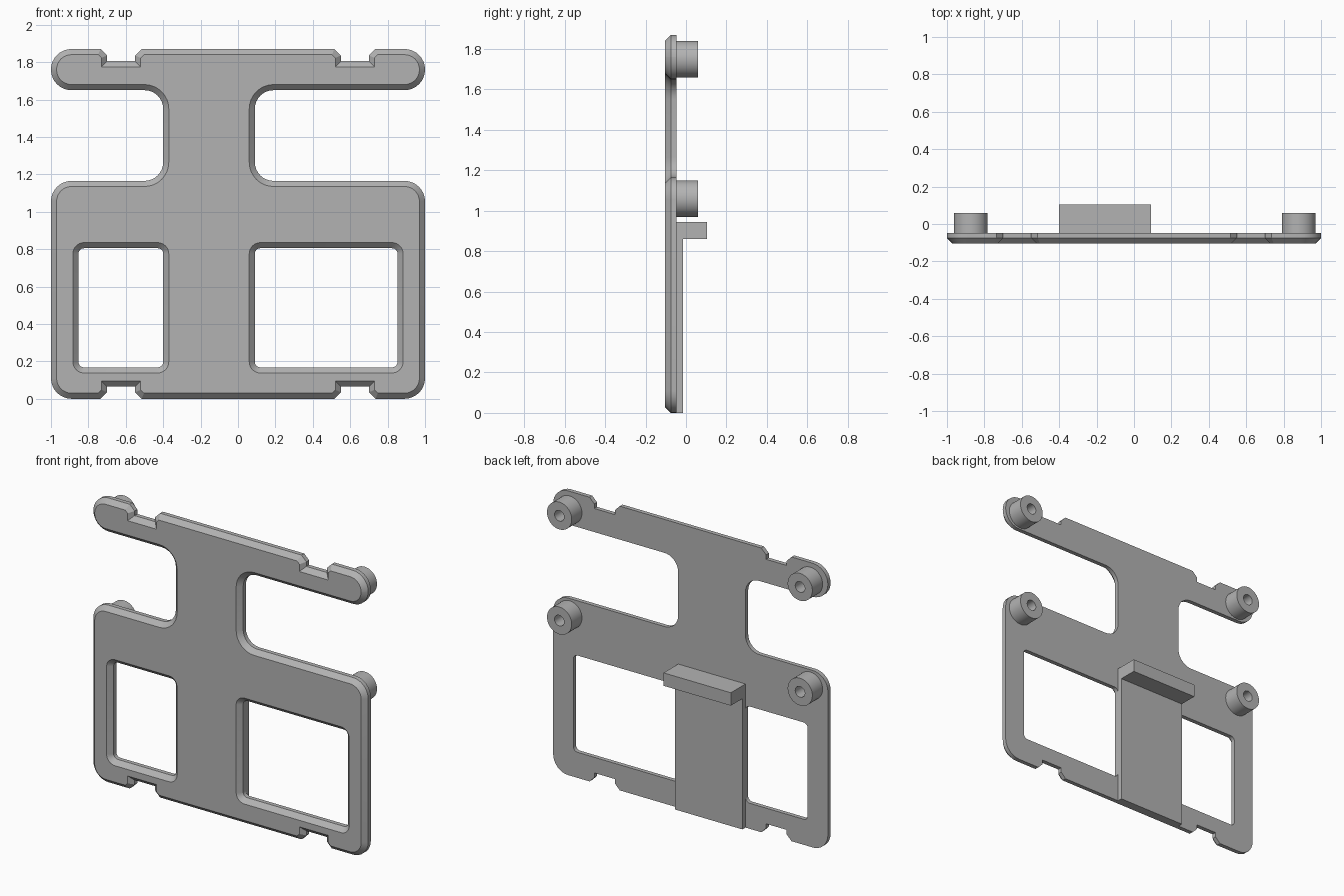
import bpy, bmesh, math
from mathutils import Vector, Matrix

if "Cube" in bpy.data.objects:
    bpy.data.objects.remove(bpy.data.objects["Cube"])

grey = bpy.data.materials.new("plain grey")
grey.use_nodes = True
grey.diffuse_color = (0.45, 0.45, 0.45, 1)
grey.node_tree.nodes["Principled BSDF"].inputs["Base Color"].default_value = (0.45, 0.45, 0.45, 1)

FRONT, STEP, BACK = -0.105, -0.075, -0.047
CHAMFER = 0.03


def rounded(points, inset=0.0, steps=8):
    """Counter-clockwise outline with rounded corners, moved inwards by inset."""
    out = []
    for i, (x, z, r) in enumerate(points):
        p = Vector((x, z))
        before = p - Vector(points[i - 1][:2])
        after = Vector(points[(i + 1) % len(points)][:2]) - p
        n1 = Vector((-before.y, before.x)).normalized()
        n2 = Vector((-after.y, after.x)).normalized()
        miter = (n1 + n2) / (1 + n1.dot(n2))
        turn = math.atan2(n1.x * n2.y - n1.y * n2.x, n1.dot(n2))
        sign = math.copysign(1, turn)
        p = p + miter * inset
        if r == 0:
            out.append(p)
            continue
        r = r - sign * inset
        centre = p + miter * r * sign
        for k in range(steps + 1):
            n = Matrix.Rotation(turn * k / steps, 2) @ n1
            out.append(centre - n * r * sign)
    return out


def ring(bm, outline, y):
    return [bm.verts.new((p.x, y, p.y)) for p in outline]


def bridge(bm, a, b):
    for i in range(len(a)):
        j = (i + 1) % len(a)
        bm.faces.new((a[i], a[j], b[j], b[i]))


def fill(bm, loops):
    edges = []
    for loop in loops:
        for i in range(len(loop)):
            pair = (loop[i - 1], loop[i])
            edges.append(bm.edges.get(pair) or bm.edges.new(pair))
    bmesh.ops.triangle_fill(bm, edges=edges, use_beauty=True)


def finish(bm, name):
    bmesh.ops.recalc_face_normals(bm, faces=bm.faces[:])
    mesh = bpy.data.meshes.new(name)
    bm.to_mesh(mesh)
    bm.free()
    mesh.materials.append(grey)
    obj = bpy.data.objects.new(name, mesh)
    bpy.context.collection.objects.link(obj)
    bpy.ops.object.select_all(action="DESELECT")
    obj.select_set(True)
    bpy.context.view_layer.objects.active = obj
    bpy.ops.object.shade_smooth_by_angle(angle=math.radians(30))
    return obj


# Half of the plate outline, bottom to top, with notches and a side bay
def half(neck):
    low = [(.515, 0), (.55, .035), (.55, .065), (.70, .065), (.70, .035), (.735, 0)]
    top = 1.87
    pts = [(x, z, 0) for x, z in low]
    pts += [(1, 0, .11), (1, 1.165, .11), (neck, 1.165, .10),
            (neck, 1.65, .10), (1, 1.65, .1095), (1, top, .1095)]
    pts += [(x, top - z, 0) for x, z in reversed(low)]
    return pts


def rectangle(x0, x1, z0, z1, r):
    return [(x0, z0, r), (x1, z0, r), (x1, z1, r), (x0, z1, r)]


# Main plate with two windows and a chamfered front
outline = half(0.09) + [(-x, z, r) for x, z, r in reversed(half(0.40))]
windows = [rectangle(-0.853, -0.40, 0.168, 0.805, 0.03),
           rectangle(0.09, 0.853, 0.168, 0.805, 0.03)]
bm = bmesh.new()
fronts, backs = [], []
for shape, inset in [(outline, CHAMFER)] + [(w, -CHAMFER) for w in windows]:
    back = ring(bm, rounded(shape), BACK)
    step = ring(bm, rounded(shape), STEP)
    front = ring(bm, rounded(shape, inset), FRONT)
    bridge(bm, back, step)
    bridge(bm, step, front)
    fronts.append(front)
    backs.append(back)
fill(bm, fronts)
fill(bm, backs)
finish(bm, "main_plate")


# Four hollow bosses on the back
def boss(name, x, z):
    bm = bmesh.new()
    rings = []
    for radius, y in [(0.09, -0.05), (0.09, 0.06), (0.035, 0.06), (0.035, -0.04)]:
        angles = [2 * math.pi * k / 40 for k in range(40)]
        circle = [Vector((x + radius * math.cos(a), z + radius * math.sin(a))) for a in angles]
        rings.append(ring(bm, circle, y))
    for a, b in zip(rings, rings[1:]):
        bridge(bm, a, b)
    bm.faces.new(rings[0])
    bm.faces.new(rings[-1])
    finish(bm, name)


for side, x in (("right", -0.872), ("left", 0.88)):
    for level, z in (("lower", 1.06), ("upper", 1.75)):
        boss(f"{level}_{side}_boss", x, z)

# Raised back strip ending in a ledge
profile = [(-0.05, 0), (-0.015, 0), (-0.015, 0.86), (0.105, 0.86), (0.105, 0.945), (-0.05, 0.945)]
bm = bmesh.new()
ends = [[bm.verts.new((x, y, z)) for y, z in profile] for x in (-0.40, 0.09)]
bridge(bm, *ends)
for end in ends:
    bm.faces.new(end)
finish(bm, "back_strip_with_ledge")
